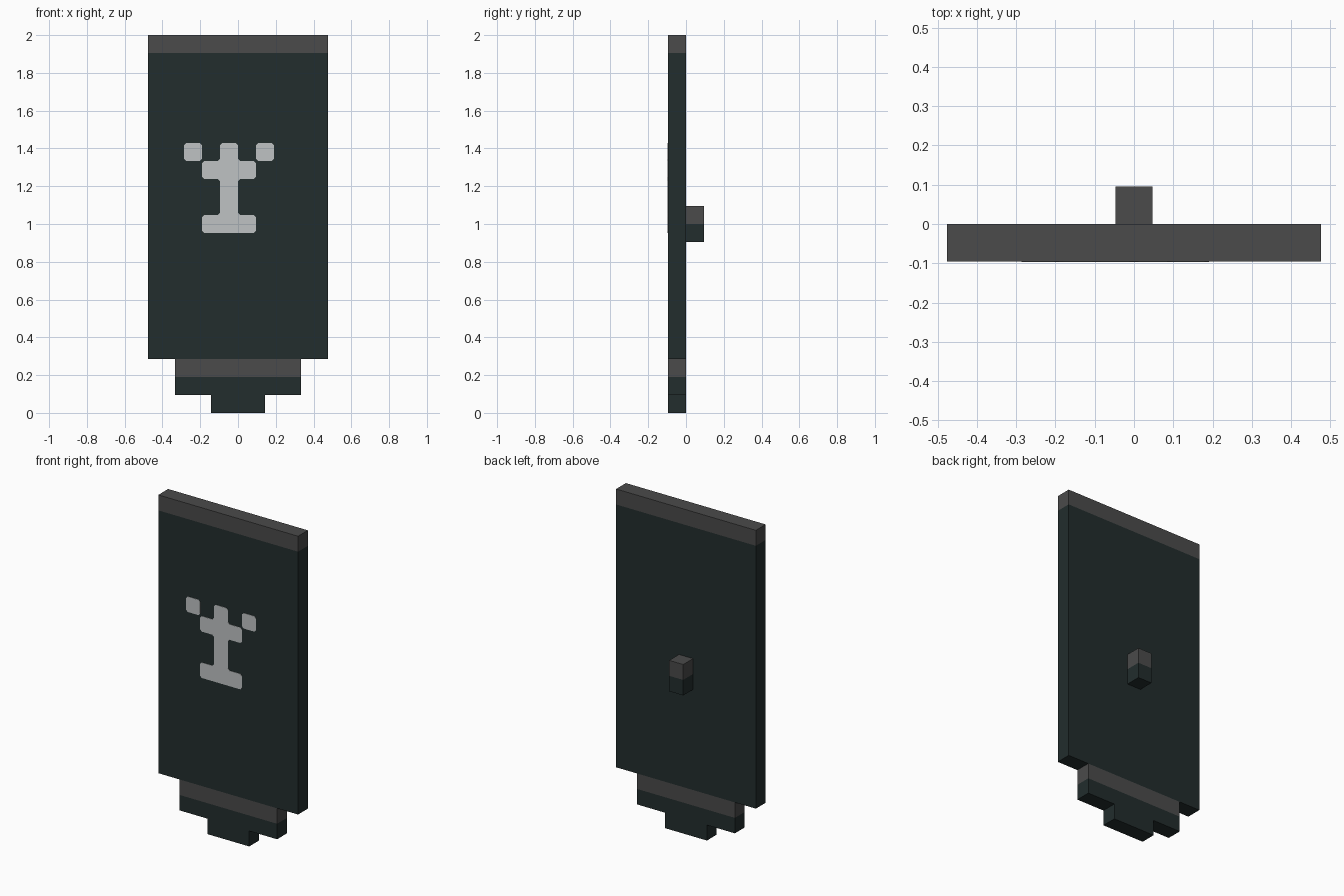
import bpy, bmesh
from mathutils import Vector

if "Cube" in bpy.data.objects:
    bpy.data.objects.remove(bpy.data.objects["Cube"])

U = 2 / 21  # one pixel of the blocky design


def material(name, rgb):
    m = bpy.data.materials.new(name)
    m.diffuse_color = (*rgb, 1)
    m.use_nodes = True
    m.node_tree.nodes["Principled BSDF"].inputs["Base Color"].default_value = m.diffuse_color
    return m


CLOTH = material("dark_teal", (0.016, 0.026, 0.026))
TRIM = material("charcoal_grey", (0.069, 0.069, 0.069))
PALE = material("pale_grey", (0.52, 0.54, 0.55))


def finish(bm, name, mats):
    bmesh.ops.recalc_face_normals(bm, faces=bm.faces[:])
    mesh = bpy.data.meshes.new(name)
    bm.to_mesh(mesh)
    bm.free()
    for m in mats:
        mesh.materials.append(m)
    bpy.context.collection.objects.link(bpy.data.objects.new(name, mesh))


def block(name, half_width, y0, y1, z0, z1, split=None):
    """Box in pixel units; faces above the split height get the trim colour."""
    bm = bmesh.new()
    bmesh.ops.create_cube(bm, size=1)
    for v in bm.verts:
        v.co = Vector((v.co.x * 2 * half_width,
                       y0 + (v.co.y + 0.5) * (y1 - y0),
                       z0 + (v.co.z + 0.5) * (z1 - z0))) * U
    if split is not None:
        bmesh.ops.bisect_plane(bm, geom=bm.verts[:] + bm.edges[:] + bm.faces[:],
                               plane_co=(0, 0, split * U), plane_no=(0, 0, 1))
        for f in bm.faces:
            f.material_index = int(f.calc_center_median().z > split * U)
    finish(bm, name, [CLOTH, TRIM])


def plate(name, outline, cut=0.12, thickness=0.002):
    """Thin front plate from a pixel outline with slightly clipped corners."""
    pts = [Vector((x, 0, z)) for x, z in outline]
    bm = bmesh.new()
    verts = []
    for i, p in enumerate(pts):
        for q in (pts[i - 1], pts[(i + 1) % len(pts)]):
            c = (p + (q - p).normalized() * cut) * U
            verts.append(bm.verts.new((c.x, -U, c.z)))
    face = bm.faces.new(verts)
    new = bmesh.ops.extrude_face_region(bm, geom=[face])["geom"]
    for v in new:
        if isinstance(v, bmesh.types.BMVert):
            v.co.y -= thickness
    finish(bm, name, [PALE])


# Hanging banner with stepped lower end
block("banner_panel", 5, -1, 0, 3, 21, split=20)
block("lower_step", 3.5, -1, 0, 1, 3, split=2)
block("bottom_tab", 1.5, -1, 0, 0, 1)

# Peg on the back
block("back_peg", 0.5, 0, 1, 9.5, 11.5, split=10.5)

# Emblem: branching stem on a foot, and two loose squares
plate("emblem_stem", [(-1, 15), (0, 15), (0, 14), (1, 14), (1, 13), (0, 13),
                      (0, 11), (1, 11), (1, 10), (-2, 10), (-2, 11), (-1, 11),
                      (-1, 13), (-2, 13), (-2, 14), (-1, 14)])
for side, x in (("left", -3), ("right", 1)):
    plate("emblem_square_" + side, [(x, 14), (x + 1, 14), (x + 1, 15), (x, 15)])
